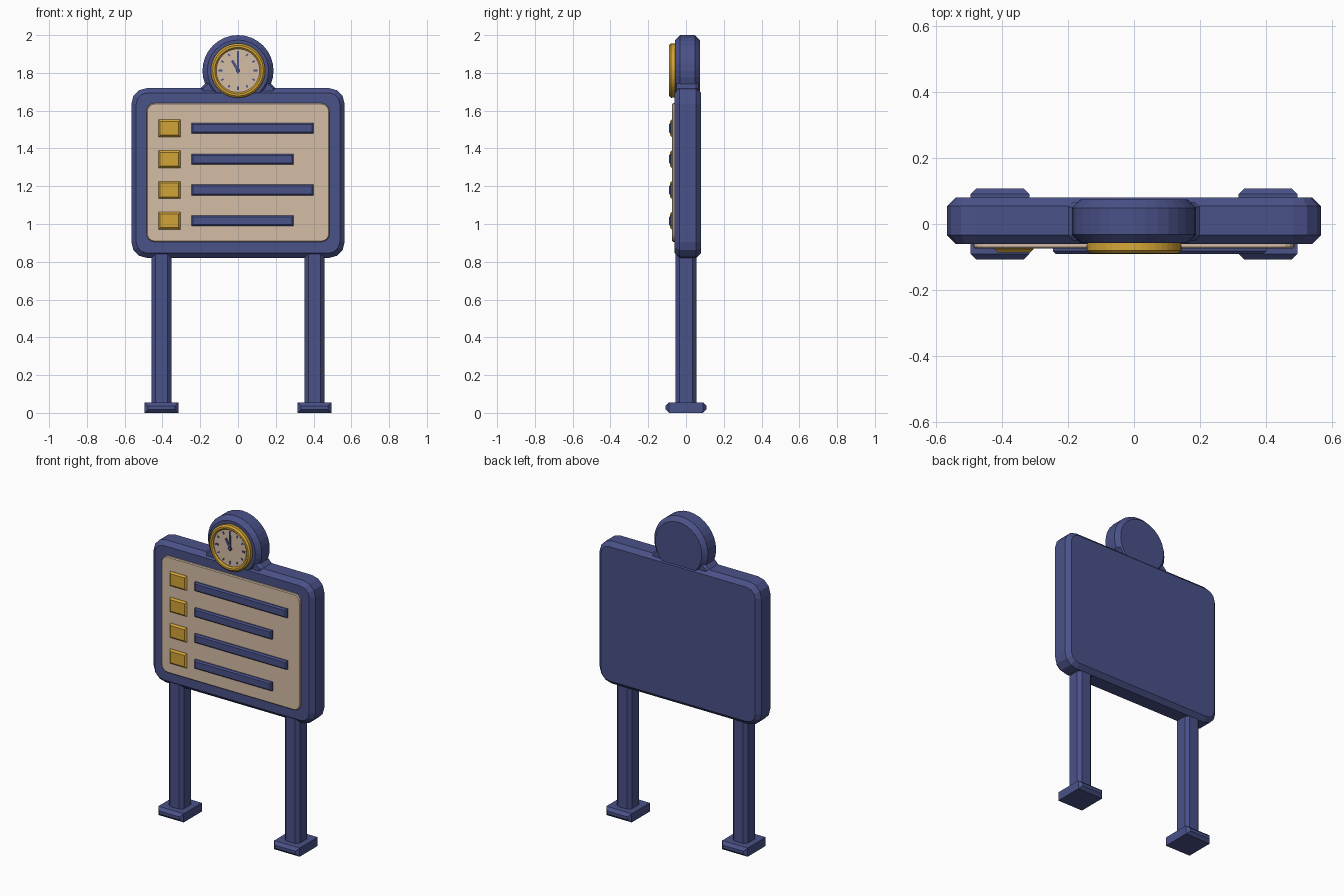
import bpy, bmesh, math
from mathutils import Matrix

if "Cube" in bpy.data.objects:
    bpy.data.objects.remove(bpy.data.objects["Cube"])


def material(name, rgb):
    m = bpy.data.materials.new(name)
    m.diffuse_color = (*rgb, 1)
    m.use_nodes = True
    m.node_tree.nodes["Principled BSDF"].inputs["Base Color"].default_value = m.diffuse_color
    return m


BLUE = material("navy blue", (0.068, 0.084, 0.25))
GOLD = material("gold", (0.65, 0.37, 0.036))
CREAM = material("cream", (0.66, 0.51, 0.375))


def loft(name, mat, rings, closed=False):
    """Skin equal-length rings of points; cap the ends or close the loop."""
    bm = bmesh.new()
    loops = [[bm.verts.new(p) for p in r] for r in rings]
    n = len(loops[0])
    pairs = list(zip(loops, loops[1:]))
    if closed:
        pairs.append((loops[-1], loops[0]))
    else:
        bm.faces.new(loops[0])
        bm.faces.new(loops[-1])
    for a, b in pairs:
        for i in range(n):
            j = (i + 1) % n
            bm.faces.new((a[i], a[j], b[j], b[i]))
    bmesh.ops.recalc_face_normals(bm, faces=bm.faces)
    me = bpy.data.meshes.new(name)
    bm.to_mesh(me)
    bm.free()
    me.materials.append(mat)
    ob = bpy.data.objects.new(name, me)
    bpy.context.collection.objects.link(ob)
    return ob


def outline(x0, x1, z0, z1, r, segs):
    """Rectangle in x and z, with rounded corners when segs > 0."""
    if not segs:
        return [(x1, z1), (x0, z1), (x0, z0), (x1, z0)]
    pts = []
    for k, (cx, cz) in enumerate([(x1 - r, z1 - r), (x0 + r, z1 - r),
                                  (x0 + r, z0 + r), (x1 - r, z0 + r)]):
        for s in range(segs + 1):
            a = math.pi / 2 * (k + s / segs)
            pts.append((cx + r * math.cos(a), cz + r * math.sin(a)))
    return pts


def slab(name, mat, x0, x1, z0, z1, y0, y1, c=0.0, r=0.0, segs=0, back=True):
    """Plate facing -y with chamfered front and, optionally, back edges."""
    steps = [(y0, c), (y0 + c, 0)] if c else [(y0, 0)]
    steps += [(y1 - c, 0), (y1, c)] if c and back else [(y1, 0)]
    return loft(name, mat, [
        [(x, y, z) for x, z in outline(x0 + i, x1 - i, z0 + i, z1 - i, max(r - i, 0.005), segs)]
        for y, i in steps])


CZ = 1.812  # clock centre height


def lathe(name, mat, profile, n=32, closed=False):
    """Turn (radius, y) points around the clock axis."""
    ob = loft(name, mat, [
        [(r * math.cos(t), y, CZ + r * math.sin(t))
         for t in (2 * math.pi * i / n for i in range(n))]
        for r, y in profile], closed)
    return ob


# Board and cream panel
slab("board", BLUE, -0.565, 0.565, 0.82, 1.72, -0.06, 0.08, 0.026, 0.085, 3)
slab("notice_panel", CREAM, -0.485, 0.485, 0.905, 1.64, -0.074, -0.05, 0.005, 0.045, 4, False)

# Rows: gold marker and blue text bar
for i, z in enumerate((1.507, 1.343, 1.18, 1.017)):
    slab(f"row_marker_{i + 1}", GOLD, -0.422, -0.304, z - 0.046, z + 0.046,
         -0.086, -0.07, 0.01, back=False)
    slab(f"row_bar_{i + 1}", BLUE, -0.245, 0.4 if i % 2 == 0 else 0.295,
         z - 0.028, z + 0.028, -0.09, -0.07, 0.008, back=False)

# Posts and feet
for side, cx in (("left", -0.405), ("right", 0.405)):
    slab(f"{side}_post", BLUE, cx - 0.052, cx + 0.052, 0.03, 0.86, -0.055, 0.055, 0.02)
    slab(f"{side}_foot", BLUE, cx - 0.089, cx + 0.089, 0, 0.055, -0.108, 0.108, 0.018)

# Collar joining the clock to the board
collar = [(-0.2, 1.69), (0.2, 1.69), (0.2, 1.718), (0.155, 1.76), (-0.155, 1.76), (-0.2, 1.718)]
loft("clock_collar", BLUE, [[(x * s, y, z) for x, z in collar]
                            for y, s in ((-0.05, 0.92), (-0.033, 1), (0.052, 1), (0.066, 0.92))])

# Clock housing, gold rim and dial
lathe("clock_housing", BLUE, [(0.162, -0.058), (0.188, -0.032), (0.188, 0.048), (0.162, 0.074)])
lathe("clock_rim", GOLD, [(0.142, -0.05), (0.144, -0.08), (0.134, -0.089), (0.123, -0.089),
                          (0.115, -0.081), (0.115, -0.05)], 40, True)
lathe("clock_dial", CREAM, [(0.118, -0.05), (0.118, -0.077)], 40)


def dial_mark(name, angle, r0, r1, w, y):
    """Thin blue bar reaching from r0 to r1, turned clockwise from twelve."""
    ob = slab(name, BLUE, -w / 2, w / 2, r0, r1, y, y + 0.006)
    ob.data.transform(Matrix.Translation((0, 0, CZ)) @ Matrix.Rotation(angle, 4, 'Y'))


# Hour ticks, hands and hub
for h in range(12):
    big = h % 3 == 0
    dial_mark(f"hour_tick_{h}", h * math.pi / 6, 0.083 if big else 0.088, 0.103,
              0.011 if big else 0.008, -0.08)
dial_mark("minute_hand", 0, -0.015, 0.105, 0.01, -0.084)
dial_mark("hour_hand", -math.pi / 6, -0.012, 0.062, 0.014, -0.082)
lathe("clock_hub", BLUE, [(0.011, -0.074), (0.011, -0.087)], 12)
